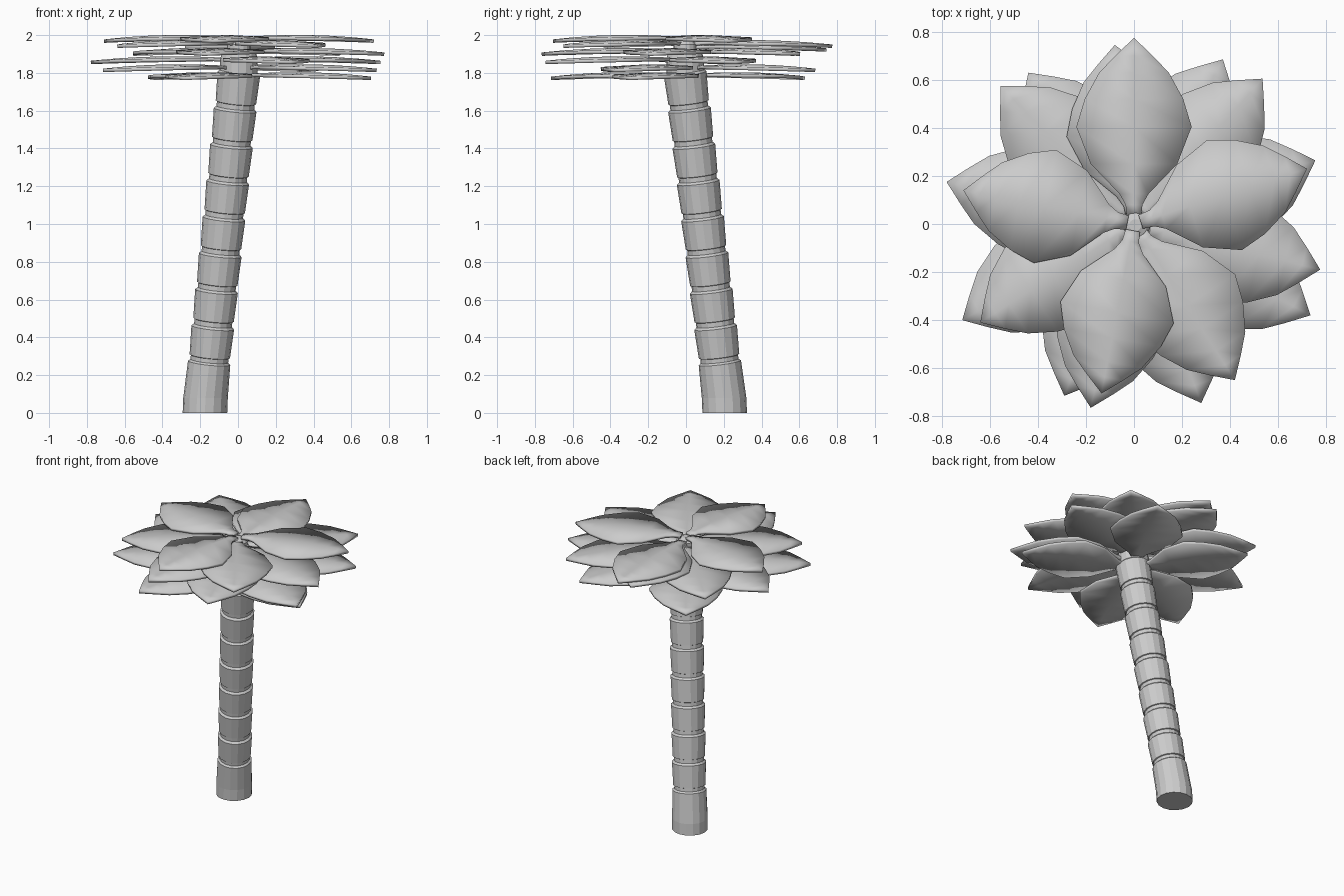
import bpy, bmesh, math
from mathutils import Vector

if "Cube" in bpy.data.objects:
    bpy.data.objects.remove(bpy.data.objects["Cube"])

SIDES = 16


def make_object(name, bm):
    bmesh.ops.recalc_face_normals(bm, faces=bm.faces)
    me = bpy.data.meshes.new(name)
    bm.to_mesh(me)
    bm.free()
    ob = bpy.data.objects.new(name, me)
    bpy.context.collection.objects.link(ob)
    return ob


def axis_at(z):
    # leaning centre line of the trunk
    t = max(0.0, min(1.0, (z - 0.05) / 1.75))
    return Vector((-0.175 + 0.18 * t, 0.205 - 0.21 * t, z))


def tube(name, profile):
    # rings of (height, radius) strung along the centre line
    bm = bmesh.new()
    rings = []
    for z, r in profile:
        c = axis_at(z)
        tilt = (0.1, -0.12) if 0.1 < z < 1.85 else (0, 0)
        ring = []
        for i in range(SIDES):
            a = 2 * math.pi * i / SIDES
            x, y = r * math.cos(a), r * math.sin(a)
            ring.append(bm.verts.new(c + Vector((x, y, -tilt[0] * x - tilt[1] * y))))
        rings.append(ring)
    for a, b in zip(rings, rings[1:]):
        for i in range(SIDES):
            j = (i + 1) % SIDES
            bm.faces.new((a[i], a[j], b[j], b[i]))
    bm.faces.new(rings[0][::-1])
    bm.faces.new(rings[-1])
    return make_object(name, bm)


# trunk: base section, then stacked flared segments with narrow grooves
profile = [(0, 0.118), (0.08, 0.118), (0.265, 0.112), (0.275, 0.1)]
for k in range(8):
    z = 0.297 + 0.192 * k
    profile += [(z, 0.1), (z + 0.003, 0.107), (z + 0.155, 0.113), (z + 0.167, 0.1)]
tube("trunk", profile)

# crown core with a small rounded cap
tube("crown_core", [(1.76, 0.1), (1.87, 0.1), (1.91, 0.09), (1.925, 0.062),
                    (1.95, 0.062), (1.965, 0.05), (1.975, 0.025)])

# leaf outline: distance along the leaf, half width
OUTLINE = [(0.03, 0.03), (0.08, 0.035), (0.125, 0.06), (0.25, 0.18), (0.405, 0.24),
           (0.52, 0.205), (0.63, 0.145), (0.70, 0.078)]
LENGTH = 0.775


def leaf(name, tx, ty, z):
    # thin arched blade whose point is at (tx, ty, z)
    ang = math.atan2(ty, tx)
    s = math.hypot(tx, ty) / LENGTH
    u = Vector((math.cos(ang), math.sin(ang), 0))
    v = Vector((-u.y, u.x, 0))

    def point(r, w):
        arch = 0.024 * (1 - ((r - 0.33) / 0.445) ** 2) - 0.05 * abs(w)
        return u * r * s + v * w + Vector((0, 0, z + arch))

    bm = bmesh.new()
    rows = [[bm.verts.new(point(r, w * k)) for k in (-1, 0, 1)] for r, w in OUTLINE]
    for a, b in zip(rows, rows[1:]):
        for i in range(2):
            bm.faces.new((a[i], b[i], b[i + 1], a[i + 1]))
    tip = bm.verts.new(point(LENGTH, 0))
    for i in range(2):
        bm.faces.new((rows[-1][i], tip, rows[-1][i + 1]))
    ob = make_object(name, bm)
    mod = ob.modifiers.new("thickness", 'SOLIDIFY')
    mod.thickness = 0.018
    mod.offset = -1 if ob.data.polygons[0].normal.z > 0 else 1
    for p in ob.data.polygons:
        p.use_smooth = True
    bpy.context.view_layer.objects.active = ob
    ob.select_set(True)
    bpy.ops.object.shade_smooth_by_angle(angle=math.radians(30))
    ob.select_set(False)


# layers of leaves, top to bottom: tip positions per height
LAYERS = [
    (1.977, [(0.72, 0.23), (-0.71, 0.14), (-0.135, -0.705)]),
    (1.950, [(0, 0.775), (-0.64, -0.41), (0.42, -0.65)]),
    (1.908, [(0.775, -0.19), (-0.18, -0.765), (-0.555, 0.575), (0.535, 0.605)]),
    (1.864, [(-0.78, 0.175), (0.755, 0.265), (0.28, -0.745)]),
    (1.822, [(0.37, 0.685), (-0.715, -0.40), (0.735, -0.38)]),
    (1.780, [(-0.44, 0.63), (0.705, -0.30), (-0.29, -0.715)]),
    (1.930, [(-0.08, 0.745)]),
]
for n, (z, tips) in enumerate(LAYERS):
    for m, (x, y) in enumerate(tips):
        leaf(f"leaf_{n + 1}_{m + 1}", x, y, z)
